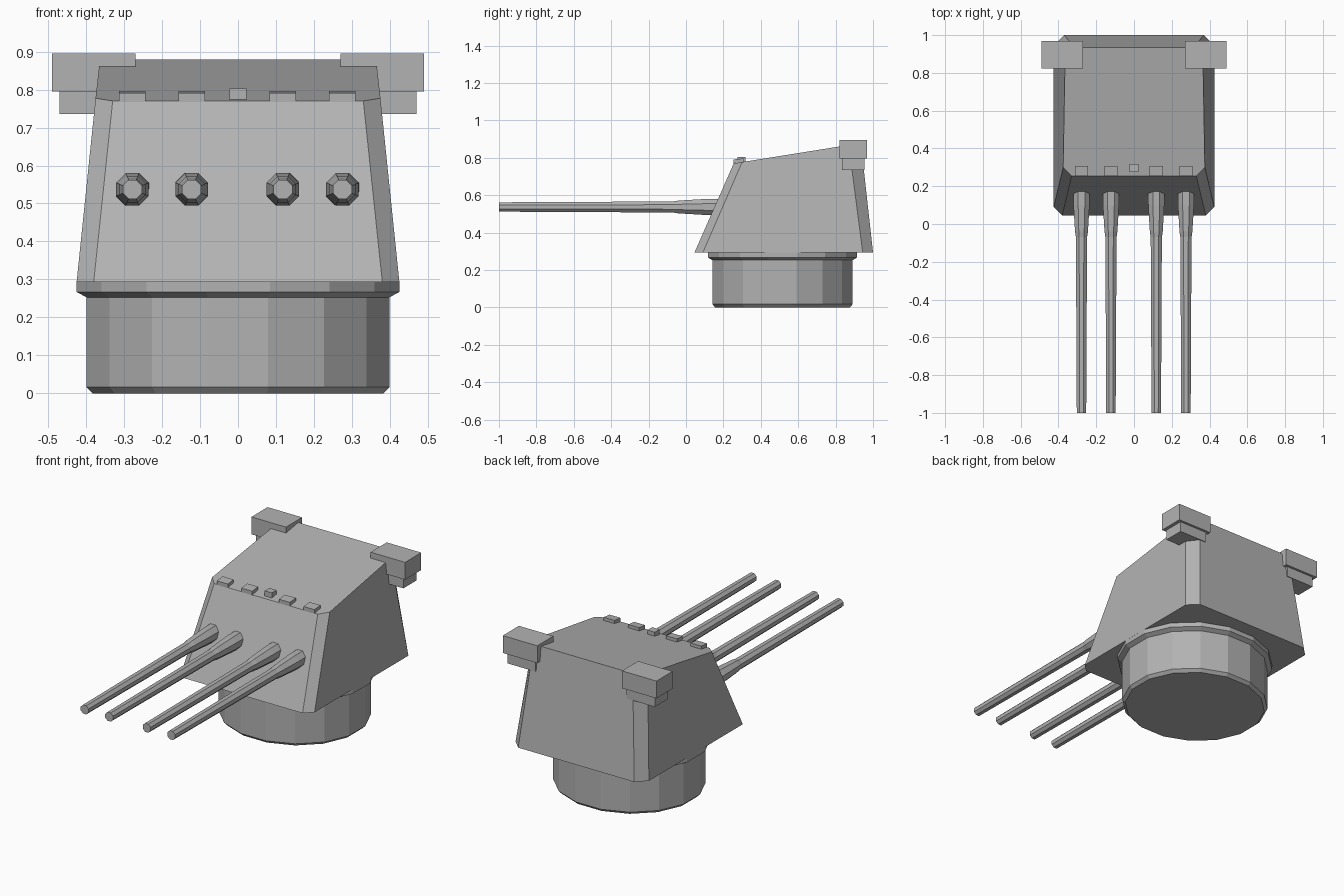
import bpy
import bmesh
import math

cube = bpy.data.objects.get("Cube")
if cube:
    bpy.data.objects.remove(cube, do_unlink=True)

grey = bpy.data.materials.new("naval grey")
grey.use_nodes = True
GREY = (0.45, 0.45, 0.45, 1)
grey.diffuse_color = GREY
grey.node_tree.nodes["Principled BSDF"].inputs["Base Color"].default_value = GREY


def loft(name, rings):
    """Join rings of equal point count into a closed, flat shaded solid."""
    bm = bmesh.new()
    loops = [[bm.verts.new(p) for p in ring] for ring in rings]
    n = len(loops[0])
    for low, high in zip(loops, loops[1:]):
        for i in range(n):
            j = (i + 1) % n
            bm.faces.new((low[i], low[j], high[j], high[i]))
    bm.faces.new(loops[0][::-1])
    bm.faces.new(loops[-1])
    bmesh.ops.recalc_face_normals(bm, faces=bm.faces[:])
    mesh = bpy.data.meshes.new(name)
    bm.to_mesh(mesh)
    bm.free()
    mesh.materials.append(grey)
    obj = bpy.data.objects.new(name, mesh)
    bpy.context.collection.objects.link(obj)
    return obj


def polygon(count, radius):
    """Points of a regular polygon whose flats face the axes."""
    return [(radius * math.cos((i + 0.5) * math.tau / count),
             radius * math.sin((i + 0.5) * math.tau / count)) for i in range(count)]


def box(name, x0, x1, y0, y1, z0, z1, slope=0.0):
    base = [(x0, y0), (x1, y0), (x1, y1), (x0, y1)]
    return loft(name, [[(x, y, z + slope * (y - y0)) for x, y in base] for z in (z0, z1)])


# Slightly oval drum with a flared collar
drum_profile = [(0.39, 0), (0.407, 0.017), (0.407, 0.253), (0.433, 0.267), (0.433, 0.296)]
loft("base_drum", [[(x, 0.516 + 0.94 * y, z) for x, y in polygon(16, r)]
                   for r, z in drum_profile])


# Armoured housing with chamfered corners and a sloping roof
def mirrored(half):
    return half + [(-x, y, z) for x, y, z in reversed(half)]


def roof(y):
    return 0.77 + 0.16 * (y - 0.255)


bottom = [(0.38, 0.045), (0.425, 0.09), (0.425, 0.945), (0.37, 1.0)]
top = [(0.33, 0.255), (0.375, 0.30), (0.365, 0.87), (0.315, 0.935)]
loft("housing", [mirrored([(x, y, 0.293) for x, y in bottom]),
                 mirrored([(x, y, roof(y)) for x, y in top])])

# Four tapered eight-sided gun barrels
barrel_profile = [(0.30, 0.048), (0.10, 0.046), (-0.04, 0.037), (-0.07, 0.032), (-1.0, 0.027)]
gun_x = (-0.278, -0.122, 0.118, 0.275)
for number, gx in enumerate(gun_x, 1):
    loft(f"gun_barrel_{number}", [[(gx + x, y, 0.537 + z) for x, z in polygon(8, r)]
                                  for y, r in barrel_profile])
    box(f"sight_hood_{number}", gx - 0.035, gx + 0.035, 0.254, 0.308, 0.766, 0.791, 0.1)
box("centre_sight", -0.023, 0.023, 0.275, 0.318, 0.768, 0.803)

# Rangefinder boxes at the rear corners
for side, sign in (("left", 1), ("right", -1)):
    xs = sorted((sign * 0.27, sign * 0.49))
    box(f"rangefinder_{side}", *xs, 0.822, 0.969, 0.795, 0.895)
    xs = sorted((sign * 0.29, sign * 0.47))
    box(f"rangefinder_mount_{side}", *xs, 0.835, 0.955, 0.735, 0.796)
